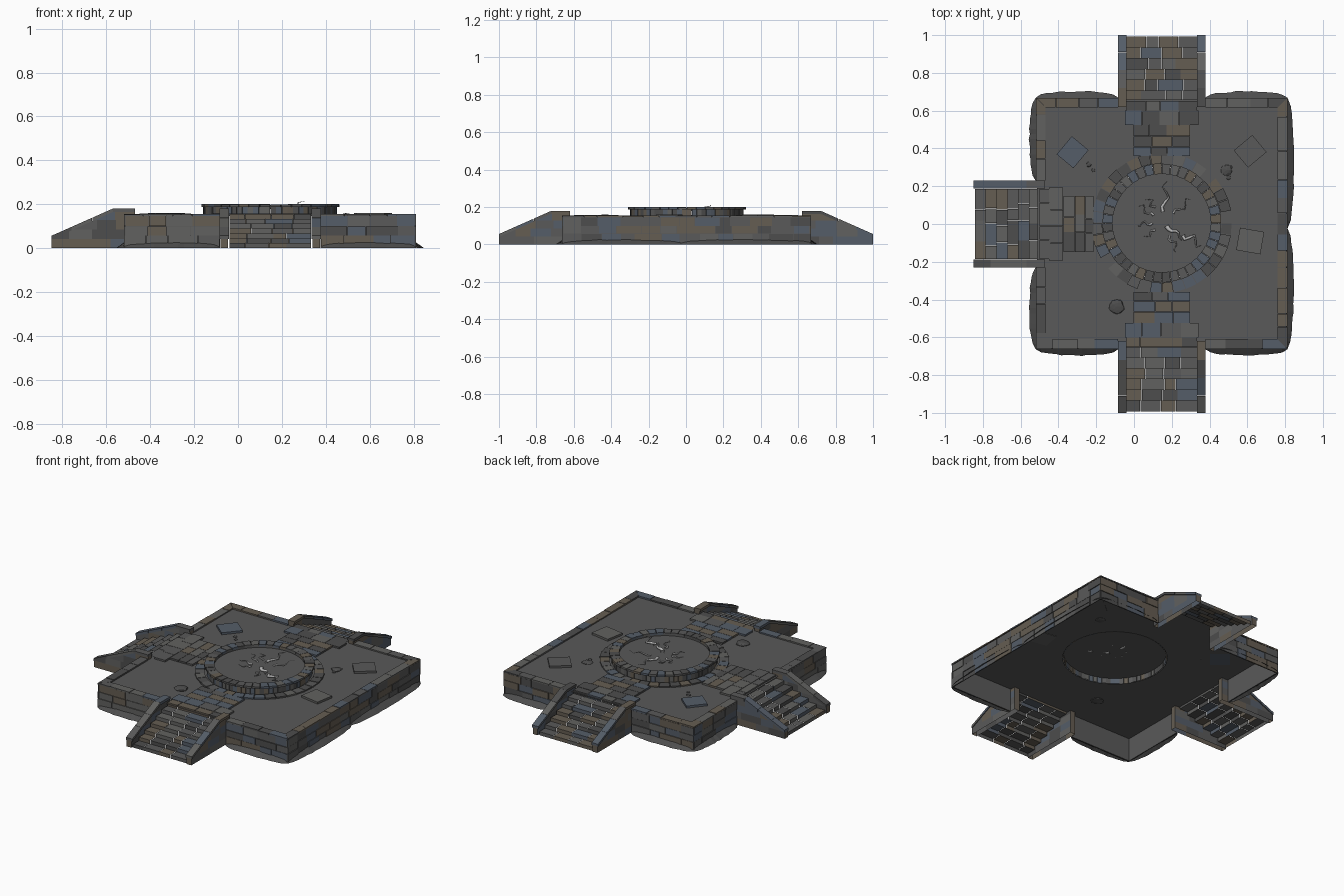
import bpy, bmesh, math, random
from mathutils import Vector

if "Cube" in bpy.data.objects:
    bpy.data.objects.remove(bpy.data.objects["Cube"])

random.seed(7)
PALETTE = [(.10, .10, .10), (.13, .11, .085), (.09, .11, .14), (.075, .075, .075), (.12, .12, .115)]
STONES = []
for i, c in enumerate(PALETTE):
    m = bpy.data.materials.new("stone_%d" % i)
    m.diffuse_color = (*c, 1)
    m.use_nodes = True
    m.node_tree.nodes["Principled BSDF"].inputs["Base Color"].default_value = m.diffuse_color
    STONES.append(m)
ROOT = bpy.data.materials.new("pale_crack")
ROOT.diffuse_color = (.5, .5, .5, 1)
ROOT.use_nodes = True
ROOT.node_tree.nodes["Principled BSDF"].inputs["Base Color"].default_value = ROOT.diffuse_color
X0, X1, Y0, Y1 = -.52, .812, -.662, .668      # platform outline
CX, CY = .147, .005                           # ring centre
FLOOR, RIM = .146, .155


def finish(name, bm, flip=True):
    if flip:
        bmesh.ops.recalc_face_normals(bm, faces=bm.faces)
    me = bpy.data.meshes.new(name)
    bm.to_mesh(me)
    bm.free()
    for m in STONES:
        me.materials.append(m)
    ob = bpy.data.objects.new(name, me)
    bpy.context.collection.objects.link(ob)
    return ob


def quad(bm, f, pts, col=0):
    face = bm.faces.new([bm.verts.new(f(*p)) for p in pts])
    face.material_index = col
    return face


def block(bm, f, lo, hi, omit="", col=None):
    """Stone block in the frame f(u, v, w); omit lists open sides like '-w'."""
    col = random.randrange(5) if col is None else col
    vs = [bm.verts.new(f(*[(lo, hi)[b >> k & 1][k] for k in range(3)])) for b in range(8)]
    sides = {"-u": (0, 4, 6, 2), "+u": (1, 3, 7, 5), "-v": (0, 1, 5, 4),
             "+v": (2, 6, 7, 3), "-w": (0, 2, 3, 1), "+w": (4, 5, 7, 6)}
    for k, ids in sides.items():
        if k not in omit:
            bm.faces.new([vs[i] for i in ids]).material_index = col


def cuts(a, b, size):
    """Uneven joints dividing a..b into stones."""
    n = max(1, round((b - a) / size))
    inner = [a + (b - a) * (i + random.uniform(-.25, .25)) / n for i in range(1, n)]
    pts = [a] + inner + [b]
    return list(zip(pts, pts[1:]))


def frame(o, u):
    """Local frame: u along the direction, v to its left, w up."""
    o, u = Vector(o), Vector(u)
    v = Vector((-u.y, u.x, 0))
    return lambda a, b, c: o + u * a + v * b + Vector((0, 0, c))


def polar(r, a, z):
    return Vector((CX + r * math.cos(a), CY + r * math.sin(a), z))


world = lambda a, b, c: Vector((a, b, c))

# Perimeter walls: v points inward when walking anticlockwise
G0, G1 = CX - .23, CX + .23
WALLS = [((X0, Y0, 0), (1, 0, 0), X1 - X0, (G0 - X0, G1 - X0)),
         ((X1, Y0, 0), (0, 1, 0), Y1 - Y0, None),
         ((X1, Y1, 0), (-1, 0, 0), X1 - X0, (X1 - G1, X1 - G0)),
         ((X0, Y1, 0), (0, -1, 0), Y1 - Y0, (Y1 - .23, Y1 + .23))]
walls, coping, dirt = bmesh.new(), bmesh.new(), bmesh.new()
for o, u, length, gap in WALLS:
    f = frame(o, u)
    spans = [(0, gap[0]), (gap[1], length)] if gap else [(0, length)]
    for a, b in spans:
        quad(walls, f, [(a, .008, 0), (b, .008, 0), (b, .008, FLOOR), (a, .008, FLOOR)])
        for z0, z1 in ((0, .058), (.058, .1), (.1, RIM - .008)):
            for s, e in cuts(a, b, .1):
                block(walls, f, (s + .001, random.uniform(0, .004), z0), (e - .001, .008, z1 - .002), "+v")
        # Coping stones, mitred corners
        for s, e in cuts(a, b, .1):
            g = lambda p, q, w: f(min(max(p, q), length - q), q, w)
            block(coping, g, (s + .001, 0, FLOOR), (e - .001, .052, RIM + random.uniform(-.002, .001)), "-w")
    # Earth banks against the foot of the walls
    for a, b in (spans if gap else [(0, length * .48), (length * .48, length)]):
        n, prev = 16, None
        for i in range(n + 1):
            t = i / n
            d = .037 * max(0, math.sin(math.pi * t)) ** .45 * random.uniform(.8, 1)
            p = a + (b - a) * t
            row = [(p, .004, .01 + d * .5), (p, -d * .55, .004 + d * .22), (p, -d - .001, 0)]
            if prev:
                for k in range(2):
                    quad(dirt, f, [prev[k], row[k], row[k + 1], prev[k + 1]], 3)
            prev = row
finish("perimeter_wall", walls)
finish("wall_coping", coping)
bmesh.ops.remove_doubles(dirt, verts=dirt.verts, dist=1e-5)
finish("earth_banks", dirt)

# Floor with a round opening: rays from the ring to the inner rectangle
floor = bmesh.new()
N = 48
angles = sorted([i * math.tau / N for i in range(N)] +
                [math.atan2(y - CY, x - CX) % math.tau for x in (X0, X1) for y in (Y0, Y1)])


def edge_point(a):
    c, s = math.cos(a), math.sin(a)
    tx = ((X1 if c > 0 else X0) - CX) / c if abs(c) > 1e-6 else 9
    ty = ((Y1 if s > 0 else Y0) - CY) / s if abs(s) > 1e-6 else 9
    return polar(min(tx, ty) - .008, a, FLOOR)


for a, b in zip(angles, angles[1:] + [angles[0] + math.tau]):
    quad(floor, world, [polar(.3, a, FLOOR), edge_point(a), edge_point(b), polar(.3, b, FLOOR)], 0)
finish("floor", floor)

# Central ring: paving, wall, cap and sunken disc
ring = bmesh.new()
for n, r0, r1, z0, z1, omit in ((36, .317, .372, FLOOR, .154, "-w"), (72, .295, .304, FLOOR, .188, "-w+w"),
                                (40, .26, .316, .187, .2, "")):
    for i in range(n):
        a, b = (i + .03) * math.tau / n, (i + .97) * math.tau / n
        k = random.uniform(-.002, .002)
        block(ring, polar, (r0, a, z0), (r1 + k, b, z1 + k * .5), omit)
finish("ring_stones", ring)
disc = bmesh.new()
bmesh.ops.create_circle(disc, cap_ends=True, segments=48, radius=.297)
bmesh.ops.translate(disc, verts=disc.verts, vec=(CX, CY, .18))
inner = bmesh.ops.create_cone(disc, cap_ends=False, segments=48, radius1=.262, radius2=.262, depth=.016)
bmesh.ops.translate(disc, verts=inner["verts"], vec=(CX, CY, .188))
finish("ring_disc", disc, False)

# Radiating cracks, tapered (angle, inner radius, outer radius, thickness)
cu = bpy.data.curves.new("disc_cracks", "CURVE")
cu.dimensions, cu.bevel_depth, cu.bevel_resolution = "3D", .008, 1
for deg, r0, r1, thick in ((82, .06, .22, 1.1), (38, .08, .2, .7), (118, .09, .15, .6), (142, .06, .15, .8),
                           (182, .05, .13, .8), (222, .05, .12, .7), (-35, .03, .14, 1.5), (-28, .13, .24, 1.2),
                           (-60, .08, .17, .7)):
    sp = cu.splines.new("POLY")
    sp.points.add(6)
    for i, p in enumerate(sp.points):
        t = i / 6
        a = math.radians(deg) + .13 * math.sin(t * 9 + deg)
        z = .184 + .012 * t + (.018 * t * t if deg == 38 else 0)
        p.co = (*polar(r0 + (r1 - r0) * t, a, z), 1)
        p.radius = thick * (1.05 - t * .9)
cu.materials.append(ROOT)
bpy.context.collection.objects.link(bpy.data.objects.new("disc_cracks", cu))

# Three stairways with sloping side walls, landing and path
STEPS, RUN, RISE = 7, .057, .155 / 7
for name, o, u, reach in (("front", (CX, -1, 0), (0, 1, 0), .64), ("back", (CX, 1, 0), (0, -1, 0), .64),
                          ("left", (-.85, 0, 0), (1, 0, 0), .635)):
    f = frame(o, u)
    stair = bmesh.new()
    for i in range(STEPS):
        s = .008 + i * RUN
        for a, b in cuts(-.187, .187, .1):
            block(stair, f, (s, a + .001, i * RISE), (s + RUN, b - .001, (i + 1) * RISE), "-w+u-v+v")
    # landing and path paving
    for s0, s1, half in ((.4, .475, .195), (.477, .535, .15), (.537, .59, .15), (.592, reach, .15)):
        for a, b in cuts(-half, half, .1):
            block(stair, f, (s0, a + .001, FLOOR), (s1, b - .001, .157), "-w")
    finish(name + "_steps", stair)
    # parapets: stone courses under a sloping coping
    par = bmesh.new()
    top = lambda s: min(.166, .042 + .124 * s / .28)
    for side in (-1, 1):
        h = lambda s, v, w: f(s, side * v, w)
        for v in (.192, .226):
            for z0, z1 in ((0, .042), (.042, .085), (.085, .128), (.128, .166)):
                first = max(0, (z0 - .042) * .28 / .124)
                for s, e in cuts(first, .38, .1):
                    zs, ze = min(z1, top(s)), min(z1, top(e))
                    knee = min(e, max(s, (z1 - .042) * .28 / .124))
                    pts = [(s, v, z0), (e, v, z0), (e, v, ze)]
                    if s < knee < e:
                        pts.append((knee, v, z1))
                    if zs > z0 + 1e-4:
                        pts.append((s, v, zs))
                    quad(par, h, pts, random.randrange(5))
        for s in (0, .38):
            quad(par, h, [(s, .192, 0), (s, .226, 0), (s, .226, top(s)), (s, .192, top(s))], 1)
        slope = lambda s, v, w: h(s, v, w + top(s))
        for s, e in ((0, .09), (.091, .185), (.186, .28), (.281, .38)):
            block(par, slope, (s, .187, -.002), (e, .231, .014))
    finish(name + "_parapets", par)

# Loose slabs and pebbles on the floor
for i, (x, y, deg, size) in enumerate(((-.325, .38, 50, .125), (.615, .385, 40, .128), (.615, -.09, -10, .13))):
    bm = bmesh.new()
    t = math.radians(deg)
    f = frame((x, y, FLOOR), (math.cos(t), math.sin(t), 0))
    block(bm, f, (-size / 2, -size / 2 + .005, -.002), (size / 2, size / 2 - .005, .013), col=(2, 0, 4)[i])
    finish("loose_slab_%d" % i, bm)
for i, (x, y, r) in enumerate(((-.092, -.438, .042), (.49, .285, .032), (.5, .245, .014),
                               (-.24, .315, .016), (-.215, .285, .012), (.51, .3, .012))):
    bm = bmesh.new()
    bmesh.ops.create_icosphere(bm, subdivisions=1 + (r > .02), radius=r)
    for v in bm.verts:
        v.co = v.co * random.uniform(.85, 1.05) * 1
        v.co.z *= .3
        v.co += Vector((x, y, FLOOR + .003))
    for face in bm.faces:
        face.material_index = 3
    finish("pebble_%d" % i, bm)
